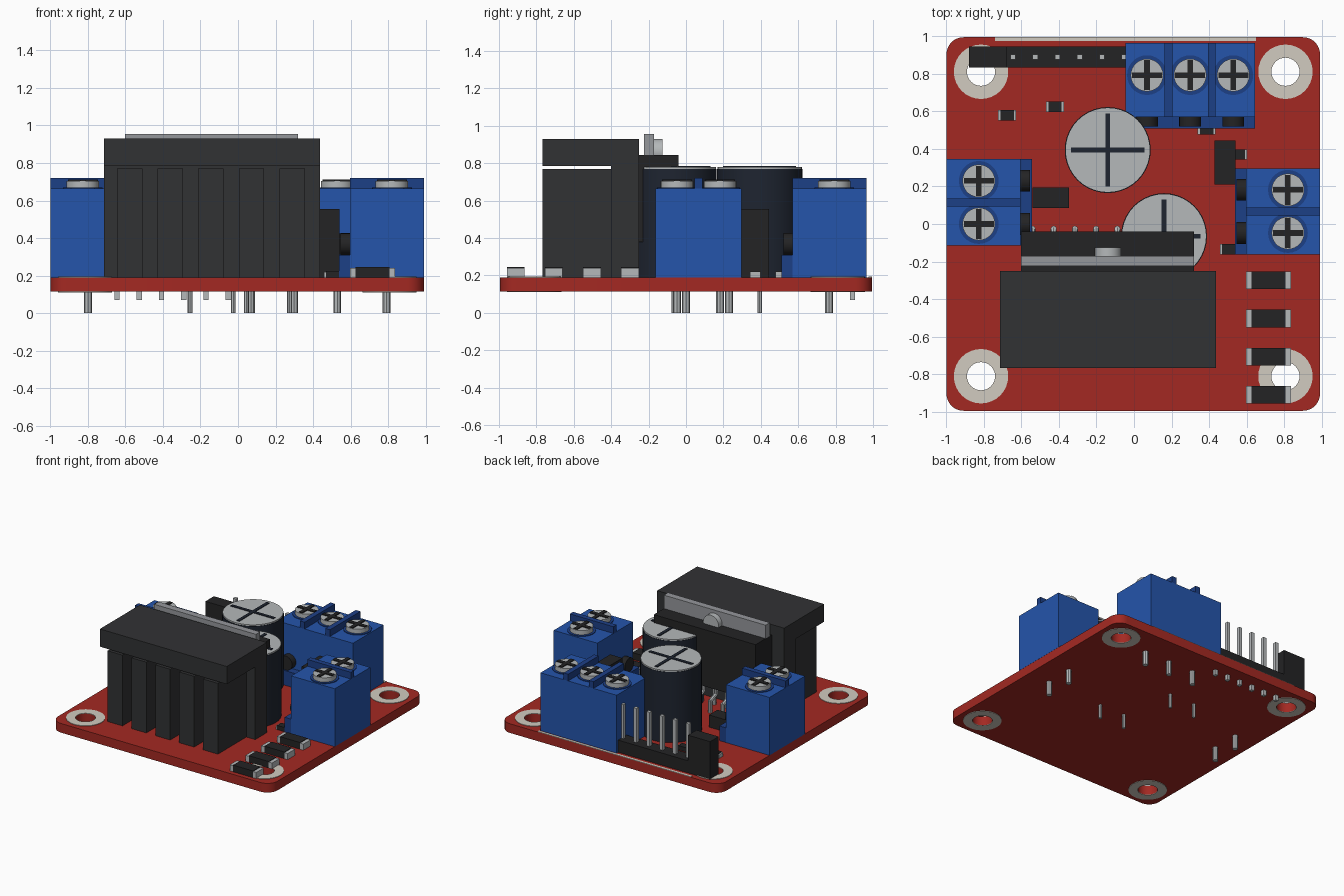
import bpy, bmesh
from math import pi, cos, sin
from mathutils import Matrix, Vector

if "Cube" in bpy.data.objects:
    bpy.data.objects.remove(bpy.data.objects["Cube"])

T = Matrix.Translation
ID = Matrix.Identity(4)


def mat(name, r, g, b):
    m = bpy.data.materials.new(name)
    m.diffuse_color = (r, g, b, 1)
    m.use_nodes = True
    m.node_tree.nodes["Principled BSDF"].inputs["Base Color"].default_value = m.diffuse_color
    return m


RED = mat("board_red", .37, .022, .016)
BLUE = mat("terminal_blue", .018, .09, .41)
NAVY = mat("terminal_dark_blue", .012, .05, .24)
DARK = mat("heatsink_dark", .031, .032, .034)
BLACK = mat("plastic_black", .017, .017, .018)
CAN = mat("capacitor_sleeve", .013, .018, .03)
SILVER = mat("metal", .46, .48, .49)
GREY = mat("tab_metal", .3, .31, .33)
CREAM = mat("pad_cream", .64, .6, .53)
TOP = .19  # board surface


def finish(name, bm, m, xf=ID, smooth=False):
    me = bpy.data.meshes.new(name)
    bm.transform(xf)
    bm.to_mesh(me)
    bm.free()
    me.materials.append(m)
    ob = bpy.data.objects.new(name, me)
    bpy.context.collection.objects.link(ob)
    if smooth:
        bpy.ops.object.select_all(action='DESELECT')
        ob.select_set(True)
        bpy.context.view_layer.objects.active = ob
        bpy.ops.object.shade_smooth_by_angle(angle=.6)
    return ob


def boxes(name, spans, m, xf=ID):
    """One object from (x0, x1, y0, y1, z0, z1) boxes."""
    bm = bmesh.new()
    for x0, x1, y0, y1, z0, z1 in spans:
        c = T(((x0 + x1) / 2, (y0 + y1) / 2, (z0 + z1) / 2))
        bmesh.ops.create_cube(bm, size=1, matrix=c @ Matrix.Diagonal((x1 - x0, y1 - y0, z1 - z0, 1)))
    return finish(name, bm, m, xf)


def rods(name, pairs, r, m, seg=24, xf=ID):
    """One object from cylinders between point pairs."""
    bm = bmesh.new()
    for a, b in pairs:
        a, b = Vector(a), Vector(b)
        d = b - a
        bmesh.ops.create_cone(bm, cap_ends=True, segments=seg, radius1=r, radius2=r, depth=d.length,
                              matrix=T((a + b) / 2) @ d.to_track_quat('Z', 'Y').to_matrix().to_4x4())
    return finish(name, bm, m, xf, seg > 12)


def circle(cx, cy, r, n=32):
    return [(cx + r * cos(2 * pi * i / n), cy + r * sin(2 * pi * i / n)) for i in range(n)]


def plate(name, loops, z0, z1, m):
    """Flat plate with holes, filled from a 2D curve."""
    cu = bpy.data.curves.new(name, 'CURVE')
    cu.dimensions, cu.fill_mode, cu.extrude = '2D', 'BOTH', (z1 - z0) / 2
    for pts in loops:
        s = cu.splines.new('POLY')
        s.points.add(len(pts) - 1)
        for p, q in zip(s.points, pts):
            p.co = (*q, 0, 1)
        s.use_cyclic_u = True
    cu.materials.append(m)
    ob = bpy.data.objects.new(name, cu)
    ob.location.z = (z0 + z1) / 2
    bpy.context.collection.objects.link(ob)
    bpy.ops.object.select_all(action='DESELECT')
    ob.select_set(True)
    bpy.context.view_layer.objects.active = ob
    bpy.ops.object.convert(target='MESH')


def cross(cx, cy, h, w, z0, z1):
    return [(cx - h, cx + h, cy - w, cy + w, z0, z1), (cx - w, cx + w, cy - h, cy + h, z0, z1)]


# circuit board with four mounting holes, pads and a printed edge line
holes = [(-.004 + sx * .811, sy * .811) for sx in (-1, 1) for sy in (-1, 1)]
R, H = .09, .995
outline = []
for k, (sx, sy) in enumerate([(1, 1), (-1, 1), (-1, -1), (1, -1)]):
    for i in range(9):
        a = (k + i / 8) * pi / 2
        outline.append((-.004 + sx * (H - R) + R * cos(a), sy * (H - R) + R * sin(a)))
plate("circuit_board", [outline] + [circle(x, y, .075) for x, y in holes], .115, TOP, RED)
for z0, z1, side in ((TOP, TOP + .004, "top"), (.111, .115, "bottom")):
    for i, (x, y) in enumerate(holes):
        plate(f"mounting_pad_{side}_{i}", [circle(x, y, .145), circle(x, y, .075)], z0, z1, CREAM)
boxes("printed_edge_line", [(-.74, .65, .975, .995, TOP, TOP + .004)], CREAM)

# heatsink: back plate, top slab and fins
boxes("heatsink_plate", [(-.715, .436, -.40, -.25, TOP, .93)], DARK)
boxes("heatsink_top_slab", [(-.715, .436, -.768, -.40, .785, .93)], DARK)
boxes("heatsink_fins", [(-.645 + i * .2165, -.51 + i * .2165, -.768, -.40, TOP, .77)
                        for i in range(5)], DARK)

# driver chip: body, metal tab, bolt and two rows of legs
boxes("driver_chip_body", [(-.603, .32, -.25, -.04, .38, .845)], BLACK)
boxes("driver_chip_tab", [(-.603, .32, -.225, -.17, .84, .955)], GREY)
rods("tab_bolt", [((-.138, -.17, .86), (-.138, -.125, .86))], .07, SILVER)
back_legs, front_legs = [], []
for i in range(15):
    x = -.541 + i * .0565
    if i % 2 == 0:
        back_legs += [((x, -.1, .4), (x, -.1, .31)), ((x, -.1, .31), (x, -.025, .28)),
                      ((x, -.025, .29), (x, -.025, TOP))]
    else:
        front_legs.append(((x, -.16, .4), (x, -.16, TOP)))
rods("driver_chip_back_legs", back_legs, .016, SILVER, 8)
rods("driver_chip_front_legs", front_legs, .016, SILVER, 8)

# electrolytic capacitors
for i, (x, y) in enumerate([(-.14, .394), (.16, -.065)]):
    rods(f"capacitor_{i}_can", [((x, y, TOP), (x, y, .768))], .229, CAN, 40)
    rods(f"capacitor_{i}_lid", [((x, y, .76), (x, y, .779))], .226, SILVER, 40)
    boxes(f"capacitor_{i}_vent", cross(x, y, .195, .013, .77, .784), CAN)
    rods(f"capacitor_{i}_leads", [((x + s, y, 0), (x + s, y, TOP)) for s in (-.115, .115)],
         .013, SILVER, 8)


def terminal(name, n, x, y, angle):
    """Screw terminal; local +y is the outer face at the origin."""
    xf = T((x, y, 0)) @ Matrix.Rotation(angle, 4, 'Z')
    w, p = n * .115, .23
    poles = [(i - (n - 1) / 2) * p for i in range(n)]
    boxes(name + "_body", [(-w, w, -.395, 0, TOP, .665)], BLUE, xf)
    boxes(name + "_lip", [(-w, w, -.455, -.395, TOP, .31)], NAVY, xf)
    boxes(name + "_ribs", [(q + p / 2 - .021, q + p / 2 + .021, -.395, 0, .66, .72)
                           for q in poles[:-1]], NAVY, xf)
    rods(name + "_wire_ports", [((q, -.445, .368), (q, -.38, .368)) for q in poles], .058, BLACK, 24, xf)
    rods(name + "_screw_wells", [((q, -.172, .65), (q, -.172, .67)) for q in poles], .106, NAVY, 28, xf)
    rods(name + "_screws", [((q, -.172, .66), (q, -.172, .705)) for q in poles], .087, SILVER, 28, xf)
    slots = []
    for q in poles:
        slots += cross(q, -.172, .08, .015, .69, .712)
    boxes(name + "_screw_slots", slots, BLACK, xf)
    rods(name + "_pins", [((q, -.2, 0), (q, -.2, TOP)) for q in poles], .021, SILVER, 8, xf)


terminal("power_terminal", 3, .299, .965, 0)
terminal("left_motor_terminal", 2, -.999, .115, pi / 2)
terminal("right_motor_terminal", 2, .992, .067, -pi / 2)

# pin header with taller end block
boxes("header_base", [(-.88, -.045, .835, .945, TOP, .29)], BLACK)
boxes("header_end_block", [(-.88, -.68, .835, .945, .29, .5)], BLACK)
boxes("header_pins", [(x - .014, x + .014, .876, .904, .07, .57)
                      for x in (-.645 + i * .1185 for i in range(6))], SILVER)

# regulator and small chip
boxes("regulator", [(.43, .54, .21, .445, TOP, .555)], BLACK)
boxes("small_chip", [(-.54, -.345, .085, .195, TOP, .29)], BLACK)


def chip_part(name, x, y, lx, ly, h, cap):
    """Surface-mount part with metal end caps along x."""
    a, b = x - lx / 2, x + lx / 2
    boxes(name + "_body", [(a + cap, b - cap, y - ly / 2, y + ly / 2, TOP, TOP + h)], BLACK)
    boxes(name + "_ends", [(a, a + cap, y - ly / 2, y + ly / 2, TOP, TOP + h - .005),
                           (b - cap, b, y - ly / 2, y + ly / 2, TOP, TOP + h - .005)], SILVER)


for i, y in enumerate((-.30, -.503, -.707, -.91)):
    chip_part(f"resistor_{i}", .716, y, .24, .095, .055, .03)
for i, (x, y) in enumerate([(-.676, .58), (-.421, .625), (.387, .505), (.555, .37), (.505, -.135)]):
    chip_part(f"small_resistor_{i}", x, y, .095, .055, .035, .012)
